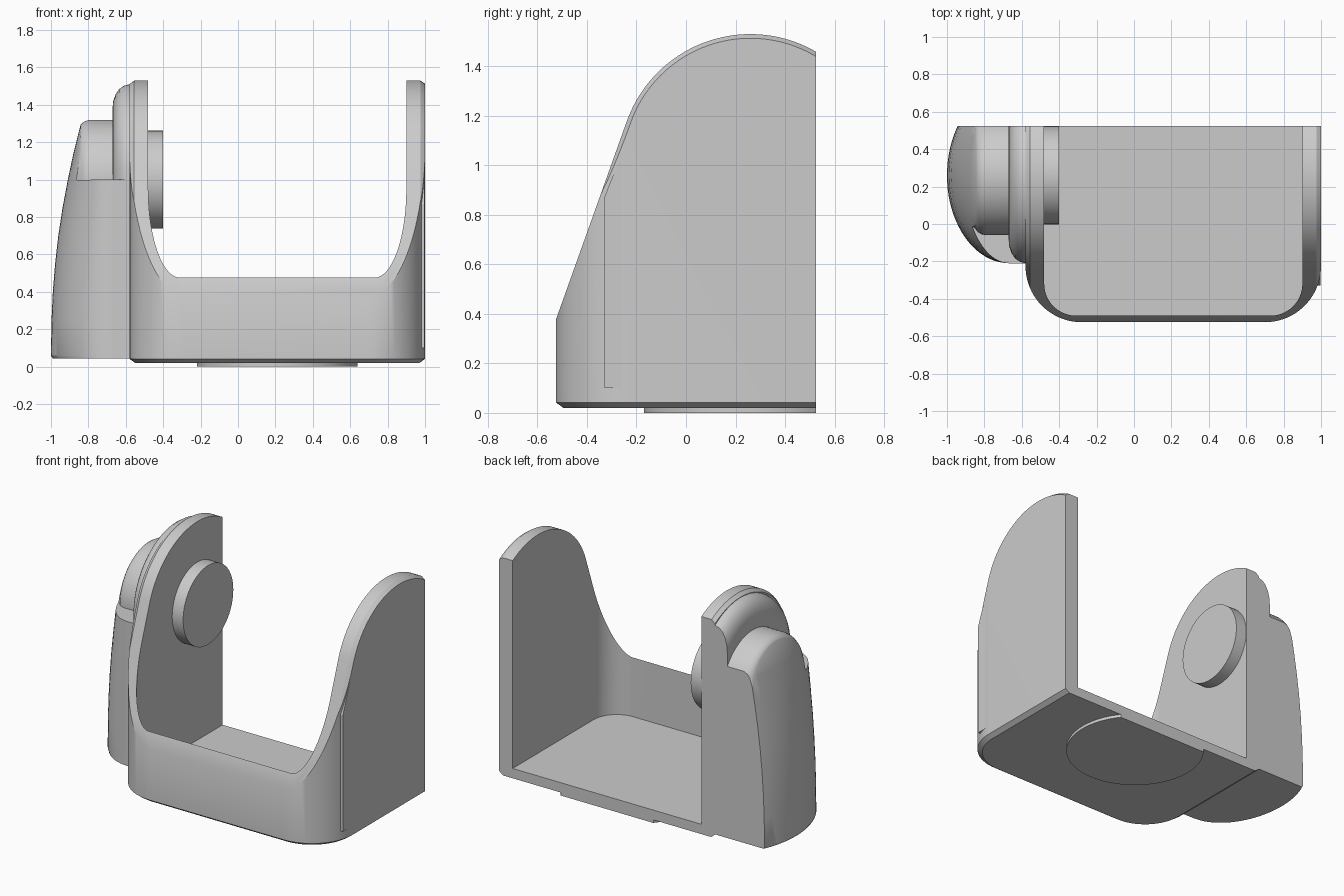
import bpy, bmesh
from math import sin, cos, acos, pi, radians, sqrt

cube = bpy.data.objects.get("Cube")
if cube:
    bpy.data.objects.remove(cube, do_unlink=True)

grey = bpy.data.materials.new("plain grey")
grey.use_nodes = True
COLOR = (0.6, 0.6, 0.6, 1)
grey.diffuse_color = COLOR
grey.node_tree.nodes["Principled BSDF"].inputs["Base Color"].default_value = COLOR

BACK, MID = 0.525, 0.26      # flat rear plane, centre of the arches in y


def loft(name, rings):
    """Skin a list of equal-length closed rings and cap both ends."""
    bm = bmesh.new()
    rows = [[bm.verts.new(p) for p in ring] for ring in rings]
    n = len(rows[0])
    for a, b in zip(rows, rows[1:]):
        for i in range(n):
            j = (i + 1) % n
            bm.faces.new((a[i], a[j], b[j], b[i]))
    bm.faces.new(rows[0])
    bm.faces.new(rows[-1])
    bmesh.ops.recalc_face_normals(bm, faces=bm.faces)
    mesh = bpy.data.meshes.new(name)
    bm.to_mesh(mesh)
    bm.free()
    obj = bpy.data.objects.new(name, mesh)
    bpy.context.collection.objects.link(obj)
    obj.data.materials.append(grey)
    return obj


def activate(obj):
    bpy.ops.object.select_all(action="DESELECT")
    obj.select_set(True)
    bpy.context.view_layer.objects.active = obj


def combine(obj, tool, operation):
    activate(obj)
    mod = obj.modifiers.new("cut", "BOOLEAN")
    mod.operation, mod.object, mod.solver = operation, tool, "EXACT"
    bpy.ops.object.modifier_apply(modifier=mod.name)
    bpy.data.objects.remove(tool, do_unlink=True)


def smooth(obj):
    activate(obj)
    bpy.ops.object.shade_smooth_by_angle(angle=radians(28))


def arc(cx, cy, r, a0, a1, n):
    return [(cx + r * cos(a0 + (a1 - a0) * i / n), cy + r * sin(a0 + (a1 - a0) * i / n))
            for i in range(n + 1)]


def plan(x0, x1, y0, r, d=0.0):
    """Plan outline with two rounded front corners, shrunk by d."""
    pts = [(x0 + d, 0.7)]
    pts += arc(x0 + r, y0 + r, r - d, pi, 1.5 * pi, 20)
    pts += arc(x1 - r, y0 + r, r - d, 1.5 * pi, 2 * pi, 20)
    return pts + [(x1 - d, 0.7)]


def along_x(profile, stations):
    return [[(x, y, z) for y, z in profile(d)] for x, d in stations]


def along_z(stations):
    return [[(x, y, z) for x, y in pts] for z, pts in stations]


# Side profile of the cradle: sloped front edge tangent to a round top
def cradle_profile(d):
    r, slope = 0.53 - d, 2.8
    k = sqrt(1 + slope * slope)
    ty, tz = MID - r * slope / k, 1 + r / k
    start, end = acos(-slope / k), acos((BACK - MID) / r)
    return [(BACK, -0.1), (-0.6, -0.1), (-0.6, tz - slope * (ty + 0.6))] \
        + arc(MID, 1, r, start, end, 40)


# Side profile of the housing: straight lower part, shoulder, then an arch
def shoulder_profile(r, zc):
    def profile(d):
        rr = r - d
        return [(BACK, 0.045), (-0.211, 0.045), (-0.211, 1.0), (MID - rr, 0.999)] \
            + arc(MID, zc, rr, pi, acos((BACK - MID) / rr), 40)
    return profile


# Cradle: rounded tub, trimmed by the side profile, hollowed out
cradle = loft("cradle", along_z([
    (0.02, plan(-0.58, 1.0, BACK * -1, 0.3, 0.03)),
    (0.042, plan(-0.58, 1.0, BACK * -1, 0.3)),
    (1.7, plan(-0.58, 1.0, BACK * -1, 0.3))]))
trim = loft("trim", along_x(cradle_profile, [
    (-0.6, 0.03), (-0.575, 0.015), (-0.555, 0), (0.975, 0), (0.99, 0.01), (1.02, 0.03)]))
combine(cradle, trim, "INTERSECT")
hollow = loft("hollow", along_z([(z, plan(-0.48, 0.9, -0.49, 0.17)) for z in (0.085, 1.8)]))
combine(cradle, hollow, "DIFFERENCE")
smooth(cradle)

# Thin flat panel let into the left wall
panel_side = [(-0.33, 0.1), (-0.33, 0.87), (-0.22, 1.15), (-0.1, 1.3), (-0.1, 0.1)]
loft("side_panel", along_x(lambda d: panel_side, [(0.94, 0), (0.998, 0)]))

# Rounded collar behind the right wall
collar = loft("housing_collar", along_x(shoulder_profile(0.47, 1.04), [
    (-0.55, 0.001), (-0.585, 0.001), (-0.61, 0.008), (-0.635, 0.025),
    (-0.655, 0.055), (-0.667, 0.09), (-0.67, 0.12)]))
smooth(collar)


# Housing: half-elliptic body that leans inward, trimmed to shoulder and arch
def half_ellipse(w):
    pts = [(-0.67 - w * cos(a), MID - 0.469 * sin(a))
           for a in [pi / 2 - pi * i / 40 for i in range(41)]]
    return [(-0.62, MID - 0.469)] + pts + [(-0.62, MID + 0.469)]


widths = [(0.04, 0.318), (0.06, 0.33), (0.25, 0.327), (0.4, 0.32), (0.55, 0.308),
          (0.7, 0.291), (0.85, 0.268), (1.0, 0.24), (1.15, 0.208), (1.3, 0.17), (1.4, 0.14)]
housing = loft("motor_housing", along_z([(z, half_ellipse(w)) for z, w in widths]))
arch = loft("arch", along_x(shoulder_profile(0.32, 1.0), [
    (-0.6, 0.0), (-0.79, 0.0), (-0.815, 0.006), (-0.835, 0.018), (-0.85, 0.038),
    (-0.87, 0.05), (-1.1, 0.05)]))
combine(housing, arch, "INTERSECT")
smooth(housing)

# Round pivot on the inside of the right wall
pivot = loft("pivot_disc", [[(x, y, z) for y, z in arc(MID, 1, 0.262, 0, 2 * pi, 64)[:-1]]
                            for x in (-0.5, -0.4)])
smooth(pivot)

# Round foot under the floor, cut flat at the rear
cut = acos((BACK - MID) / 0.43)
foot = loft("round_foot", along_z([
    (z, arc(0.21, MID, 0.43, pi / 2 + cut, 2.5 * pi - cut, 64)) for z in (0.0, 0.03)]))
smooth(foot)
